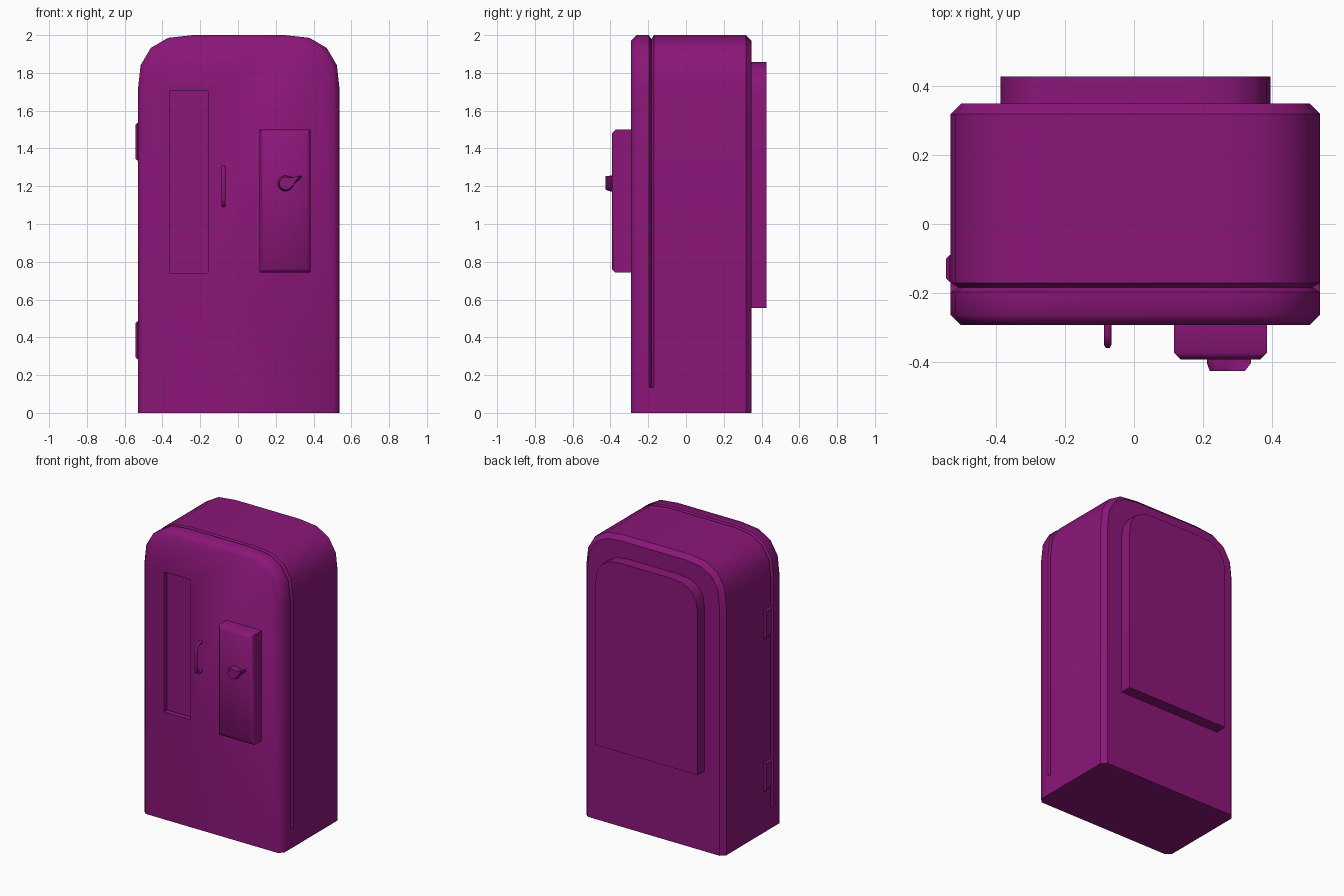
import bpy, bmesh, math

if "Cube" in bpy.data.objects:
    bpy.data.objects.remove(bpy.data.objects["Cube"])

mat = bpy.data.materials.new("purple_paint")
mat.diffuse_color = (0.26, 0.008, 0.19, 1)
mat.use_nodes = True
mat.node_tree.nodes["Principled BSDF"].inputs["Base Color"].default_value = mat.diffuse_color
ARC = [(1, 0), (0.95, 0.45), (0.765, 0.765), (0.45, 0.95), (0, 1)]


def activate(ob):
    bpy.ops.object.select_all(action='DESELECT')
    ob.select_set(True)
    bpy.context.view_layer.objects.active = ob


def shade(ob, angle):
    activate(ob)
    bpy.ops.object.shade_smooth_by_angle(angle=math.radians(angle))


def new_object(name, bm):
    bmesh.ops.recalc_face_normals(bm, faces=bm.faces)
    me = bpy.data.meshes.new(name)
    bm.to_mesh(me)
    bm.free()
    ob = bpy.data.objects.new(name, me)
    bpy.context.collection.objects.link(ob)
    me.materials.append(mat)
    return ob


def arch(cx, hw, z0, z1, r, d=0.0, low=None, step=None):
    """Upright outline with rounded top corners, inset by d (foot inset by low)."""
    half = [(hw - (d if low is None else low), z0)]
    if step:
        half += [(half[0][0], step), (hw - d, step + 0.002)]
    half += [(hw - r + u * (r - d), z1 - r + w * (r - d)) for u, w in ARC]
    return [(cx + x, z) for x, z in half] + [(cx - x, z) for x, z in reversed(half)]


def loft(name, sections):
    """Join (y, outline) sections into a capped solid."""
    bm = bmesh.new()
    rings = [[bm.verts.new((x, y, z)) for x, z in pts] for y, pts in sections]
    for a, b in zip(rings, rings[1:]):
        for i in range(len(a)):
            j = (i + 1) % len(a)
            bm.faces.new((a[i], a[j], b[j], b[i]))
    bm.faces.new(rings[0])
    bm.faces.new(rings[-1])
    return new_object(name, bm)


def box(name, lo, hi):
    bm = bmesh.new()
    bmesh.ops.create_cube(bm, size=1)
    for v in bm.verts:
        v.co = [(a + b) / 2 + c * (b - a) for a, b, c in zip(lo, hi, v.co)]
    return new_object(name, bm)


# Cabinet with door groove and chamfered front and back rims
def cabinet_ring(d, low=None):
    return arch(0.004, 0.534, 0, 2, 0.29, d, low, step=0.135)


cabinet = loft("cabinet", [
    (-0.292, cabinet_ring(0.03)), (-0.262, cabinet_ring(0)),
    (-0.197, cabinet_ring(0)), (-0.183, cabinet_ring(0.022, 0)),
    (-0.17, cabinet_ring(0)), (0.318, cabinet_ring(0)),
    (0.348, cabinet_ring(0.03))])

# Display window recess
cutter = box("window_cutter", (-0.36, -0.4, 0.74), (-0.158, -0.257, 1.705))
cutter.hide_render = True
cut = cabinet.modifiers.new("window", 'BOOLEAN')
cut.operation = 'DIFFERENCE'
cut.solver = 'EXACT'
cut.object = cutter
activate(cabinet)
bpy.ops.object.modifier_apply(modifier=cut.name)
bpy.data.objects.remove(cutter)
shade(cabinet, 30)

# Soft front rim: only the curved-over edge of the door face stays smooth
me = cabinet.data
for e in me.edges:
    a, b = (me.vertices[i].co for i in e.vertices)
    outer = all(abs(p.x) > 0.4 or p.z > 1.9 for p in (a, b))
    on_foot = a.z < 0.01 and b.z < 0.01
    if outer and not on_foot and max(a.y, b.y) < -0.25:
        e.use_edge_sharp = False

# Rear housing
rear = loft("rear_housing", [(y, arch(0.004, 0.39, 0.555, 1.858, 0.2))
                             for y in (0.335, 0.426)])
shade(rear, 30)


# Chamfered boxes: coin box and hinges
def chamfer(ob, width, keep):
    """Chamfer the edges whose two ends both satisfy keep."""
    bm = bmesh.new()
    bm.from_mesh(ob.data)
    edges = [e for e in bm.edges if all(keep(v.co) for v in e.verts)]
    bmesh.ops.bevel(bm, geom=edges, offset=width, segments=1, affect='EDGES')
    bm.to_mesh(ob.data)
    bm.free()


coin_box = box("coin_box", (0.115, -0.392, 0.742), (0.385, -0.28, 1.5))
chamfer(coin_box, 0.02, lambda p: p.y < -0.35)
shade(coin_box, 50)

for label, z in (("lower", 0.285), ("upper", 1.335)):
    hinge = box(label + "_hinge", (-0.543, -0.167, z), (-0.51, -0.09, z + 0.2))
    chamfer(hinge, 0.01, lambda p: p.x < -0.53)
    shade(hinge, 30)


# Teardrop turning knob with a pointer
def teardrop(s):
    pts = []
    for i in range(11):
        a = math.radians(70 + 25 * i)
        pts.append((0.252 + 0.042 * s * math.cos(a), 1.215 + 0.042 * s * math.sin(a)))
    tip = 0.252 + 0.086 * s
    return pts + [(0.295, 1.21), (tip - 0.006, 1.24), (tip, 1.255), (0.29, 1.247)]


knob = loft("knob", [(-0.385, teardrop(1)), (-0.402, teardrop(1)),
                     (-0.425, teardrop(0.8))])
shade(knob, 30)

# Door pull handle
curve = bpy.data.curves.new("door_handle", 'CURVE')
curve.dimensions = '3D'
curve.bevel_depth = 0.011
curve.bevel_resolution = 1
curve.use_fill_caps = True
path = [(-0.28, 1.1), (-0.32, 1.1), (-0.342, 1.112), (-0.349, 1.14)]
path += [(y, 2.4 - z) for y, z in reversed(path)]
spline = curve.splines.new('POLY')
spline.points.add(len(path) - 1)
for p, (y, z) in zip(spline.points, path):
    p.co = (-0.076, y, z, 1)
handle = bpy.data.objects.new("door_handle", curve)
bpy.context.collection.objects.link(handle)
curve.materials.append(mat)
